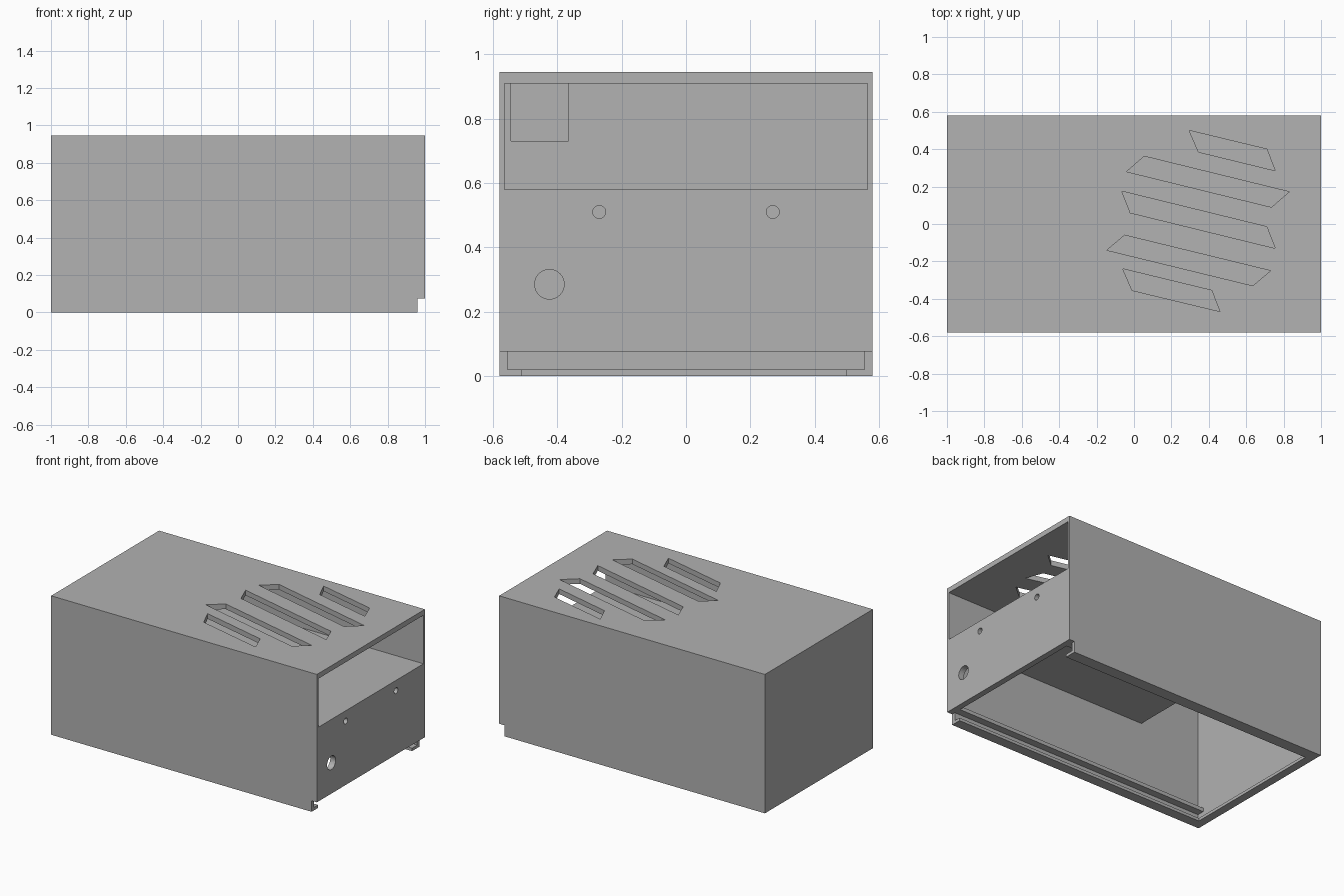
import bpy
import bmesh
from math import pi
from mathutils import Matrix, Vector

cube = bpy.data.objects.get("Cube")
if cube:
    bpy.data.objects.remove(cube, do_unlink=True)

# Material
grey = bpy.data.materials.new("plain_grey")
grey.use_nodes = True
colour = (0.445, 0.445, 0.445, 1)
grey.diffuse_color = colour
grey.node_tree.nodes["Principled BSDF"].inputs["Base Color"].default_value = colour


def make_object(name, bm):
    bmesh.ops.recalc_face_normals(bm, faces=bm.faces)
    mesh = bpy.data.meshes.new(name)
    bm.to_mesh(mesh)
    bm.free()
    mesh.materials.append(grey)
    obj = bpy.data.objects.new(name, mesh)
    bpy.context.collection.objects.link(obj)
    return obj


def box(name, x, y, z):
    bm = bmesh.new()
    bmesh.ops.create_cube(bm, size=1)
    for v in bm.verts:
        v.co = [r[0] if c < 0 else r[1] for c, r in zip(v.co, (x, y, z))]
    return make_object(name, bm)


def round_hole(y, z, radius):
    bm = bmesh.new()
    place = Matrix.Translation((1, y, z)) @ Matrix.Rotation(pi / 2, 4, "Y")
    bmesh.ops.create_cone(bm, cap_ends=True, segments=32, radius1=radius,
                          radius2=radius, depth=0.2, matrix=place)
    return make_object("round_hole", bm)


def vent(points):
    bm = bmesh.new()
    face = bm.faces.new([bm.verts.new((x, y, 0.85)) for x, y in points])
    top = bmesh.ops.extrude_face_region(bm, geom=[face])["geom"]
    bmesh.ops.translate(bm, vec=Vector((0, 0, 0.2)),
                        verts=[v for v in top if isinstance(v, bmesh.types.BMVert)])
    return make_object("vent", bm)


def cut(target, cutter):
    cutter.hide_render = True
    mod = target.modifiers.new("cut", "BOOLEAN")
    mod.operation = "DIFFERENCE"
    mod.solver = "EXACT"
    mod.object = cutter
    bpy.context.view_layer.objects.active = target
    bpy.ops.object.modifier_apply(modifier=mod.name)
    bpy.data.objects.remove(cutter, do_unlink=True)


# Solid enclosure, hollowed out below
enclosure = box("enclosure", (-1, 1), (-0.58, 0.58), (0, 0.945))

cavities = [
    # open upper bay above the shelf
    ("upper_bay", (-0.5, 1.1), (-0.565, 0.565), (0.58, 0.91)),
    # main compartment, and the tall space behind the shelf
    ("lower_bay", (-0.975, 0.96), (-0.555, 0.555), (0.1, 0.55)),
    ("tall_bay", (-0.975, -0.525), (-0.555, 0.555), (0.4, 0.91)),
    # cable window through the partition
    ("cable_window", (-0.6, -0.4), (-0.545, -0.365), (0.73, 0.91)),
    # gap between the upper guide ribs
    ("rib_gap", (-0.975, 0.96), (-0.505, 0.505), (0.05, 0.2)),
    # groove for the sliding base, and the opening between its lips
    ("base_groove", (-0.975, 1.1), (-0.555, 0.555), (0.02, 0.075)),
    ("base_opening", (-0.944, 1.1), (-0.51, 0.5), (-0.1, 0.05)),
    # step under the end panel
    ("end_step", (0.96, 1.1), (-0.7, 0.7), (-0.1, 0.075)),
]
for args in cavities:
    cut(enclosure, box(*args))

# Round holes in the end panel
for y, z, radius in ((-0.27, 0.51, 0.02), (0.27, 0.51, 0.02), (-0.425, 0.285, 0.046)):
    cut(enclosure, round_hole(y, z, radius))

# Slanted vents in the top
vents = [
    [(0.295, 0.5), (0.71, 0.4), (0.755, 0.285), (0.345, 0.385)],
    [(-0.04, 0.28), (0.055, 0.362), (0.83, 0.172), (0.735, 0.09)],
    [(-0.065, 0.175), (0.71, -0.015), (0.755, -0.13), (-0.02, 0.06)],
    [(-0.145, -0.14), (-0.05, -0.06), (0.73, -0.25), (0.635, -0.33)],
    [(-0.06, -0.24), (0.415, -0.355), (0.46, -0.468), (-0.01, -0.355)],
]
for points in vents:
    cut(enclosure, vent(points))
